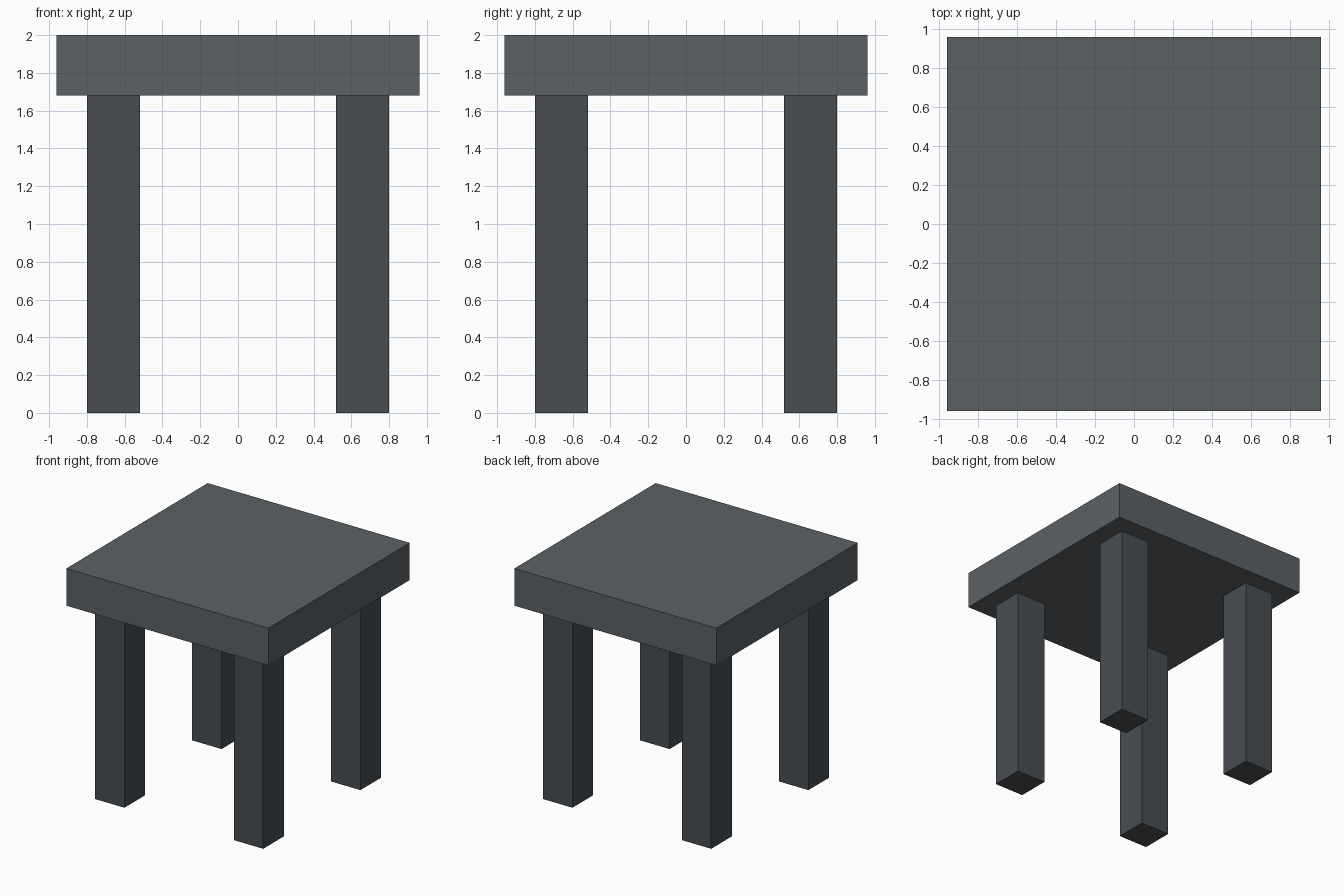
import bpy

if "Cube" in bpy.data.objects:
    bpy.data.objects.remove(bpy.data.objects["Cube"])


def material(name, color):
    mat = bpy.data.materials.new(name)
    mat.diffuse_color = (*color, 1.0)
    mat.use_nodes = True
    mat.node_tree.nodes["Principled BSDF"].inputs["Base Color"].default_value = mat.diffuse_color
    return mat


def box(name, center, size, mat):
    bpy.ops.mesh.primitive_cube_add(size=1, location=center)
    obj = bpy.context.object
    obj.name = name
    obj.scale = size
    bpy.ops.object.transform_apply(location=False, rotation=False, scale=True)
    obj.data.materials.append(mat)
    return obj


top_grey = material("slate_grey", (0.105, 0.12, 0.13))
leg_grey = material("dark_slate_grey", (0.065, 0.075, 0.083))

# Thick square top
box("table_top", (0, 0, 1.84), (1.92, 1.92, 0.32), top_grey)

# Four square legs, set in from the edges
for y_name, sy in (("front", -1), ("back", 1)):
    for x_name, sx in (("left", -1), ("right", 1)):
        box(f"{y_name}_{x_name}_leg", (sx * 0.66, sy * 0.66, 0.84),
            (0.28, 0.28, 1.68), leg_grey)
